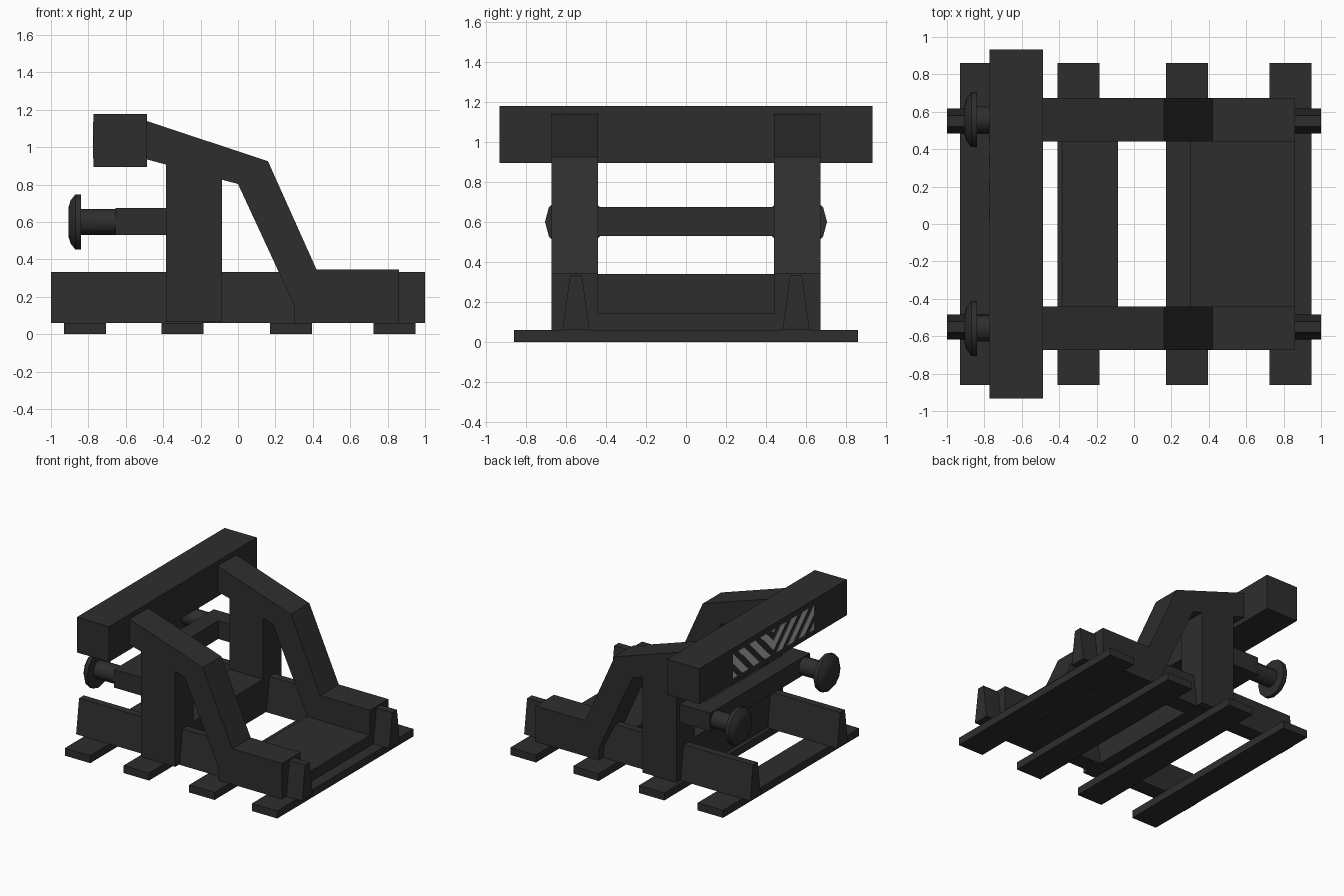
import bpy, bmesh, math
from mathutils import Vector

if "Cube" in bpy.data.objects:
    bpy.data.objects.remove(bpy.data.objects["Cube"])


def material(name, rgb):
    m = bpy.data.materials.new(name)
    m.diffuse_color = (*rgb, 1)
    m.use_nodes = True
    m.node_tree.nodes["Principled BSDF"].inputs["Base Color"].default_value = m.diffuse_color
    return m


DARK = material("dark_grey_steel", (0.027, 0.027, 0.027))
LIGHT = material("light_grey_paint", (0.45, 0.45, 0.45))


def finish(name, bm, mat=DARK):
    bmesh.ops.recalc_face_normals(bm, faces=bm.faces)
    me = bpy.data.meshes.new(name)
    bm.to_mesh(me)
    bm.free()
    me.materials.append(mat)
    ob = bpy.data.objects.new(name, me)
    bpy.context.collection.objects.link(ob)
    return ob


def prism(name, pts, depth):
    """Extrude a closed outline of 3D points along the depth vector."""
    bm = bmesh.new()
    f = bm.faces.new([bm.verts.new(p) for p in pts])
    r = bmesh.ops.extrude_face_region(bm, geom=[f], use_keep_orig=True)
    moved = [v for v in r["geom"] if isinstance(v, bmesh.types.BMVert)]
    bmesh.ops.translate(bm, verts=moved, vec=Vector(depth))
    return finish(name, bm)


def box(name, x, y, z):
    pts = [(x[0], y[0], z[0]), (x[1], y[0], z[0]), (x[1], y[0], z[1]), (x[0], y[0], z[1])]
    return prism(name, pts, (0, y[1] - y[0], 0))


def lathe_x(name, profile, y, z, sides=12):
    """Spin (x, radius) pairs around an axis parallel to x."""
    bm = bmesh.new()
    rings = []
    for x, r in profile:
        rings.append([bm.verts.new((x, y + r * math.cos(2 * math.pi * i / sides),
                                    z + r * math.sin(2 * math.pi * i / sides)))
                      for i in range(sides)])
    for a, b in zip(rings, rings[1:]):
        for i in range(sides):
            j = (i + 1) % sides
            bm.faces.new((a[i], a[j], b[j], b[i]))
    bm.faces.new(rings[0])
    bm.faces.new(rings[-1])
    ob = finish(name, bm)
    bpy.ops.object.select_all(action='DESELECT')
    ob.select_set(True)
    bpy.context.view_layer.objects.active = ob
    bpy.ops.object.shade_smooth_by_angle(angle=math.radians(35))
    return ob


# Sleepers
for i, x in enumerate((-0.93, -0.41, 0.17, 0.725)):
    box(f"sleeper_{i + 1}", (x, x + 0.225), (-0.86, 0.86), (0, 0.06))

ARM = [(-0.49, 1.14), (0.16, 0.925), (0.42, 0.345), (0.86, 0.345), (0.86, 0.06),
       (0.30, 0.06), (0.30, 0.155), (0.0, 0.803), (-0.49, 0.935)]
POST = [(-0.385, 0.065), (-0.085, 0.065), (-0.085, 0.84), (-0.385, 0.925)]

for s, side in ((-1, "front"), (1, "back")):
    # Tapered rail
    prism(f"rail_{side}", [(-1, s * 0.55 + dy, z) for dy, z in
                           ((-0.067, 0.06), (0.067, 0.06), (0.03, 0.333), (-0.03, 0.333))],
          (2, 0, 0))
    # Bent brace arm and upright post
    prism(f"brace_arm_{side}", [(x, s * 0.44, z) for x, z in ARM], (0, s * 0.233, 0))
    prism(f"post_{side}", [(x, s * 0.44, z) for x, z in POST], (0, s * 0.233, 0))
    # Buffer housing, plunger and domed head
    box(f"buffer_housing_{side}", (-0.655, -0.38), (s * 0.558 - 0.072, s * 0.558 + 0.072),
        (0.53, 0.675))
    lathe_x(f"buffer_{side}", [(-0.64, 0.07), (-0.84, 0.07), (-0.84, 0.147), (-0.87, 0.147),
                               (-0.895, 0.115), (-0.907, 0.075)], s * 0.558, 0.60)

# Cross members
box("buffer_crossbar", (-0.655, -0.515), (-0.49, 0.49), (0.53, 0.675))
box("lower_crossbeam", (-0.385, -0.085), (-0.44, 0.44), (0.065, 0.34))
box("base_plate", (0.30, 0.86), (-0.44, 0.44), (0.06, 0.145))
box("top_beam", (-0.772, -0.487), (-0.933, 0.933), (0.895, 1.178))

# Painted chevron stripes on the beam face
bm = bmesh.new()
Z0, Z1, HALF, STEP, WIDTH, X = 0.94, 1.135, 0.51, 0.14, 0.075, -0.774
for s in (-1, 1):
    for k in range(-4, 2):
        c = 0.97 + k * STEP
        part = bmesh.new()
        part.faces.new([part.verts.new((X, y, z)) for y, z in (
            (Z0 - c, Z0), (Z1 - c, Z1), (Z1 - c - WIDTH, Z1), (Z0 - c - WIDTH, Z0))])
        for limit, direction in ((0, -1), (HALF, 1)):
            bmesh.ops.bisect_plane(part, geom=part.verts[:] + part.edges[:] + part.faces[:],
                                   plane_co=(X, limit, 1), plane_no=(0, direction, 0),
                                   clear_outer=True)
        for f in part.faces:
            vs = [bm.verts.new((X, s * v.co.y, v.co.z)) for v in f.verts]
            nf = bm.faces.new(vs)
            nf.normal_update()
        part.free()
# Give the stripes a thin plate body
r = bmesh.ops.extrude_face_region(bm, geom=bm.faces[:], use_keep_orig=True)
bmesh.ops.translate(bm, verts=[v for v in r["geom"] if isinstance(v, bmesh.types.BMVert)],
                    vec=(0.004, 0, 0))
finish("beam_stripes", bm, LIGHT)
